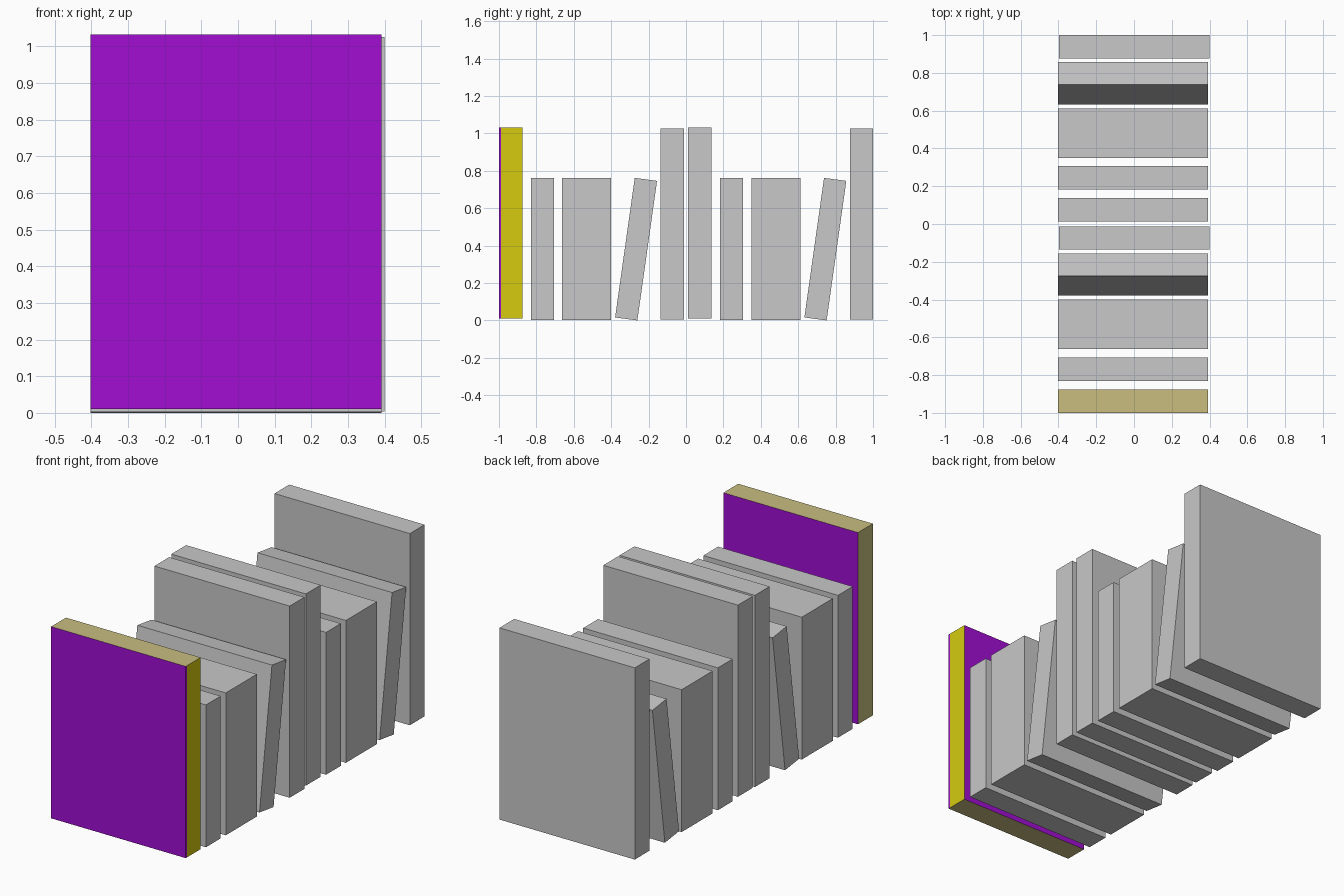
import bpy, bmesh
from mathutils import Vector

if "Cube" in bpy.data.objects:
    bpy.data.objects.remove(bpy.data.objects["Cube"])


def material(name, rgb):
    m = bpy.data.materials.new(name)
    m.diffuse_color = (*rgb, 1)
    m.use_nodes = True
    m.node_tree.nodes["Principled BSDF"].inputs["Base Color"].default_value = m.diffuse_color
    return m


GREY = material("plain_grey", (0.578, 0.578, 0.578))
PURPLE = material("purple_cover", (0.356, 0.0044, 0.651))
YELLOW = material("yellow_spine", (0.672, 0.597, 0.005))
KHAKI = material("khaki_pages", (0.578, 0.515, 0.212))

X_STD = (-0.402, 0.392)
X_WIDE = (-0.398, 0.400)


def book(name, profile, xr, mats, split_y=None, rule=None):
    """Extrude a four-corner (y, z) profile along x into a closed book."""
    bm = bmesh.new()
    base = bm.faces.new([bm.verts.new((xr[0], y, z)) for y, z in profile])
    ext = bmesh.ops.extrude_face_region(bm, geom=[base])
    verts = [g for g in ext["geom"] if isinstance(g, bmesh.types.BMVert)]
    bmesh.ops.translate(bm, verts=verts, vec=(xr[1] - xr[0], 0, 0))
    if split_y is not None:
        bmesh.ops.bisect_plane(bm, geom=bm.verts[:] + bm.edges[:] + bm.faces[:],
                               plane_co=(0, split_y, 0), plane_no=(0, 1, 0))
    bmesh.ops.recalc_face_normals(bm, faces=bm.faces[:])
    bm.normal_update()
    if rule:
        for f in bm.faces:
            f.material_index = rule(f)
    me = bpy.data.meshes.new(name)
    bm.to_mesh(me)
    bm.free()
    for m in mats:
        me.materials.append(m)
    ob = bpy.data.objects.new(name, me)
    bpy.context.collection.objects.link(ob)
    return ob


def upright(y0, y1, z0, z1):
    return [(y0, z0), (y1, z0), (y1, z1), (y0, z1)]


def cover_rule(f):
    # purple covers, yellow spine with a thin purple edge, khaki elsewhere
    n, c = f.normal, f.calc_center_median()
    if abs(n.y) > 0.5:
        return 0
    if n.x > 0.5:
        return 0 if c.y < -0.988 else 1
    return 2


# The same five books appear twice along the row
LEAN = [(-0.379, 0.016), (-0.260, 0.0), (-0.155, 0.746), (-0.274, 0.762)]
STEP = 1.012
for i, label in enumerate(("front", "back")):
    def shift(profile):
        return [(y + STEP * i, z) for y, z in profile]

    # tall book at the start of each group; the first one is coloured
    tall = shift(upright(-1.0, -0.875, 0.01, 1.032))
    if i == 0:
        book("coloured_tall_book", tall, X_STD, [PURPLE, YELLOW, KHAKI],
             split_y=-0.988, rule=cover_rule)
    else:
        book("tall_book_" + label, tall, X_STD, [GREY])

    # short thin, short thick and leaning books
    book("thin_book_" + label, shift(upright(-0.830, -0.706, 0.003, 0.762)), X_STD, [GREY])
    book("thick_book_" + label, shift(upright(-0.663, -0.401, 0.003, 0.762)), X_STD, [GREY])
    book("leaning_book_" + label, shift(LEAN), X_STD, [GREY])

    # tall book closing the group
    book("end_book_" + label, shift(upright(-0.136, -0.012, 0.004, 1.026)), X_WIDE, [GREY])
